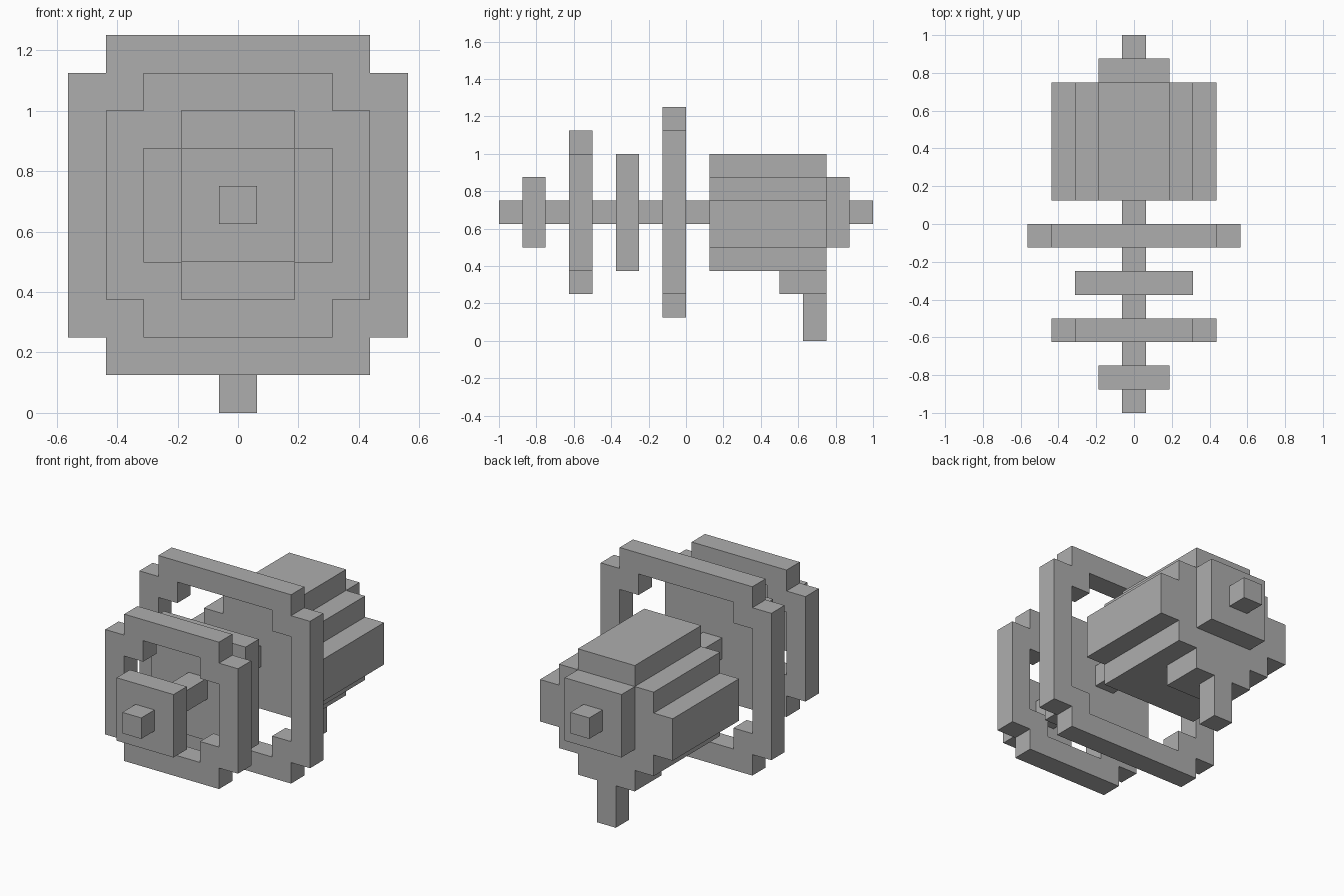
import bpy
import bmesh
import math

U = 0.125          # side of one grid block
AXIS_Z = 5.5 * U   # height of the central axle

if "Cube" in bpy.data.objects:
    bpy.data.objects.remove(bpy.data.objects["Cube"], do_unlink=True)

grey = bpy.data.materials.new("plain_grey")
grey.use_nodes = True
colour = (0.42, 0.42, 0.42, 1.0)
grey.diffuse_color = colour
grey.node_tree.nodes["Principled BSDF"].inputs["Base Color"].default_value = colour


def section(name, start, end, inside):
    """Extrude the blocks (column i, row k around the axle) that pass the rule."""
    bm = bmesh.new()
    for i in range(-5, 6):
        for k in range(-5, 6):
            if inside(i, k):
                corners = [(-0.5, -0.5), (0.5, -0.5), (0.5, 0.5), (-0.5, 0.5)]
                bm.faces.new([bm.verts.new(((i + a) * U, start * U, AXIS_Z + (k + b) * U))
                              for a, b in corners])
    bmesh.ops.remove_doubles(bm, verts=bm.verts, dist=0.001)
    result = bmesh.ops.extrude_face_region(bm, geom=bm.faces[:], use_keep_orig=True)
    moved = [v for v in result["geom"] if isinstance(v, bmesh.types.BMVert)]
    bmesh.ops.translate(bm, verts=moved, vec=(0, (end - start) * U, 0))
    bmesh.ops.recalc_face_normals(bm, faces=bm.faces)
    bmesh.ops.dissolve_limit(bm, angle_limit=math.radians(1), verts=bm.verts, edges=bm.edges)
    mesh = bpy.data.meshes.new(name)
    bm.to_mesh(mesh)
    bm.free()
    mesh.materials.append(grey)
    obj = bpy.data.objects.new(name, mesh)
    bpy.context.collection.objects.link(obj)
    return obj


def square(r):
    return lambda i, k: max(abs(i), abs(k)) <= r


def disc(r):
    # Square with its four corner blocks removed
    return lambda i, k: square(r)(i, k) and abs(i) + abs(k) < 2 * r


def ring(r):
    return lambda i, k: disc(r)(i, k) and not disc(r - 1)(i, k)


def body(i, k):
    # Stepped barrel, flatter on its underside
    return abs(i) <= 3 and max(-2, abs(i) - 4) <= k <= min(2, 3 - abs(i))


# Axle and the pieces threaded along it, front to back
section("axle", -8, 8, square(0))
section("front_plate", -7, -6, square(1))
section("small_ring", -5, -4, ring(3))
section("middle_plate", -3, -2, square(2))
section("large_ring", -1, 0, ring(4))
section("barrel_body", 1, 6, body)
section("rear_plate", 6, 7, square(1))

# Support under the body
section("leg_mount", 4, 6, lambda i, k: abs(i) <= 1 and k == -3)
section("leg", 5, 6, lambda i, k: i == 0 and k <= -4)
